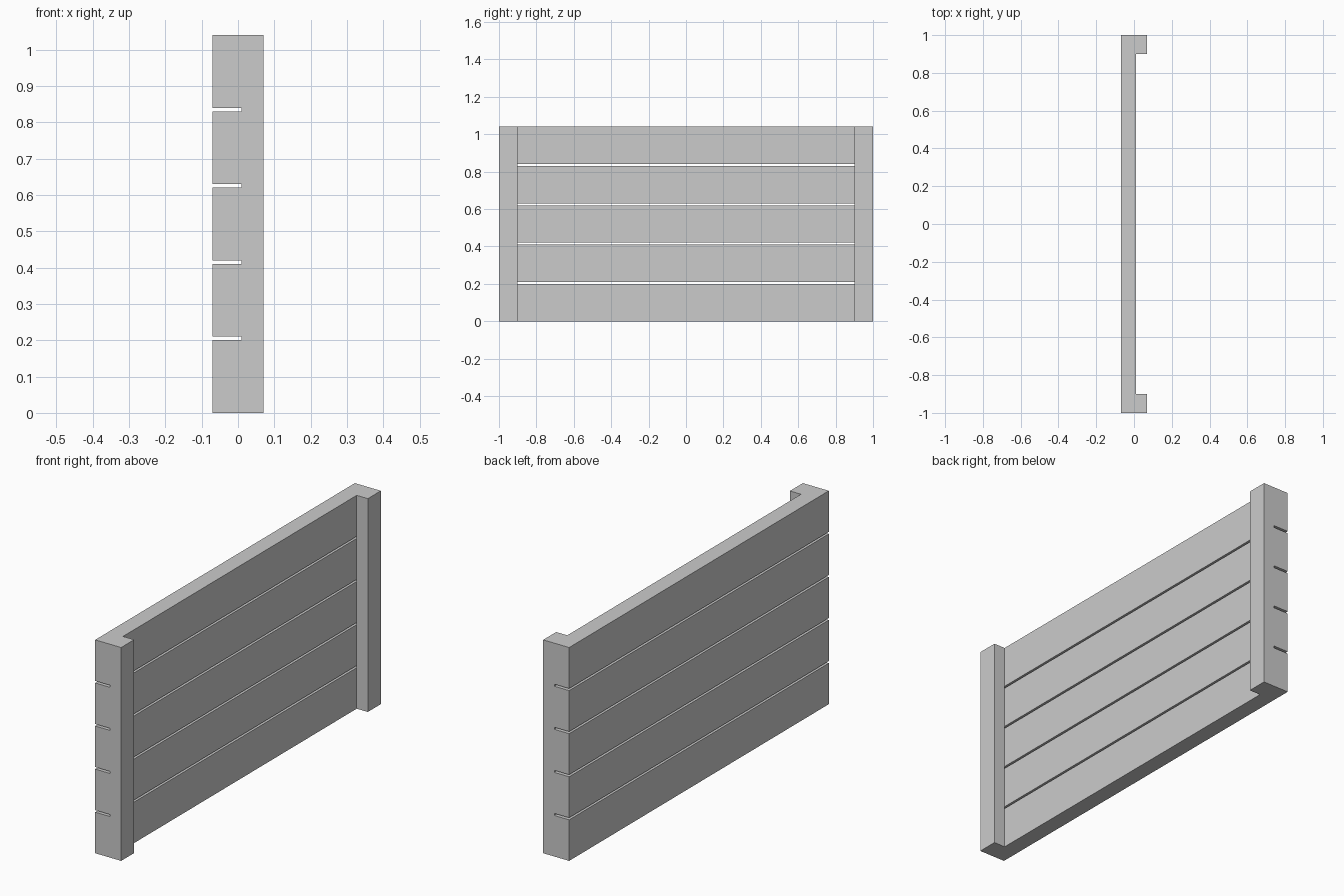
import bpy
import bmesh
from mathutils import Matrix, Vector

if "Cube" in bpy.data.objects:
    bpy.data.objects.remove(bpy.data.objects["Cube"])

BACK, FACE, FRONT = -0.07, 0.01, 0.07   # x of plank back, plank face, post face
PLANK_H, GAP, COUNT = 0.2, 0.01, 5
HEIGHT = COUNT * PLANK_H + (COUNT - 1) * GAP
POST_W = 0.1


def box(name, lo, hi):
    lo, hi = Vector(lo), Vector(hi)
    bm = bmesh.new()
    bmesh.ops.create_cube(bm, size=1, matrix=Matrix.Diagonal((*(hi - lo), 1)))
    mesh = bpy.data.meshes.new(name)
    bm.to_mesh(mesh)
    bm.free()
    obj = bpy.data.objects.new(name, mesh)
    obj.location = (lo + hi) / 2
    bpy.context.collection.objects.link(obj)
    return obj


# Horizontal planks with narrow open gaps between them
for i in range(COUNT):
    z = i * (PLANK_H + GAP)
    box(f"plank_{i + 1}", (BACK, -1, z), (FACE, 1, z + PLANK_H))

# Upright posts across the plank ends
box("post_near", (FACE, -1, 0), (FRONT, -1 + POST_W, HEIGHT))
box("post_far", (FACE, 1 - POST_W, 0), (FRONT, 1, HEIGHT))
